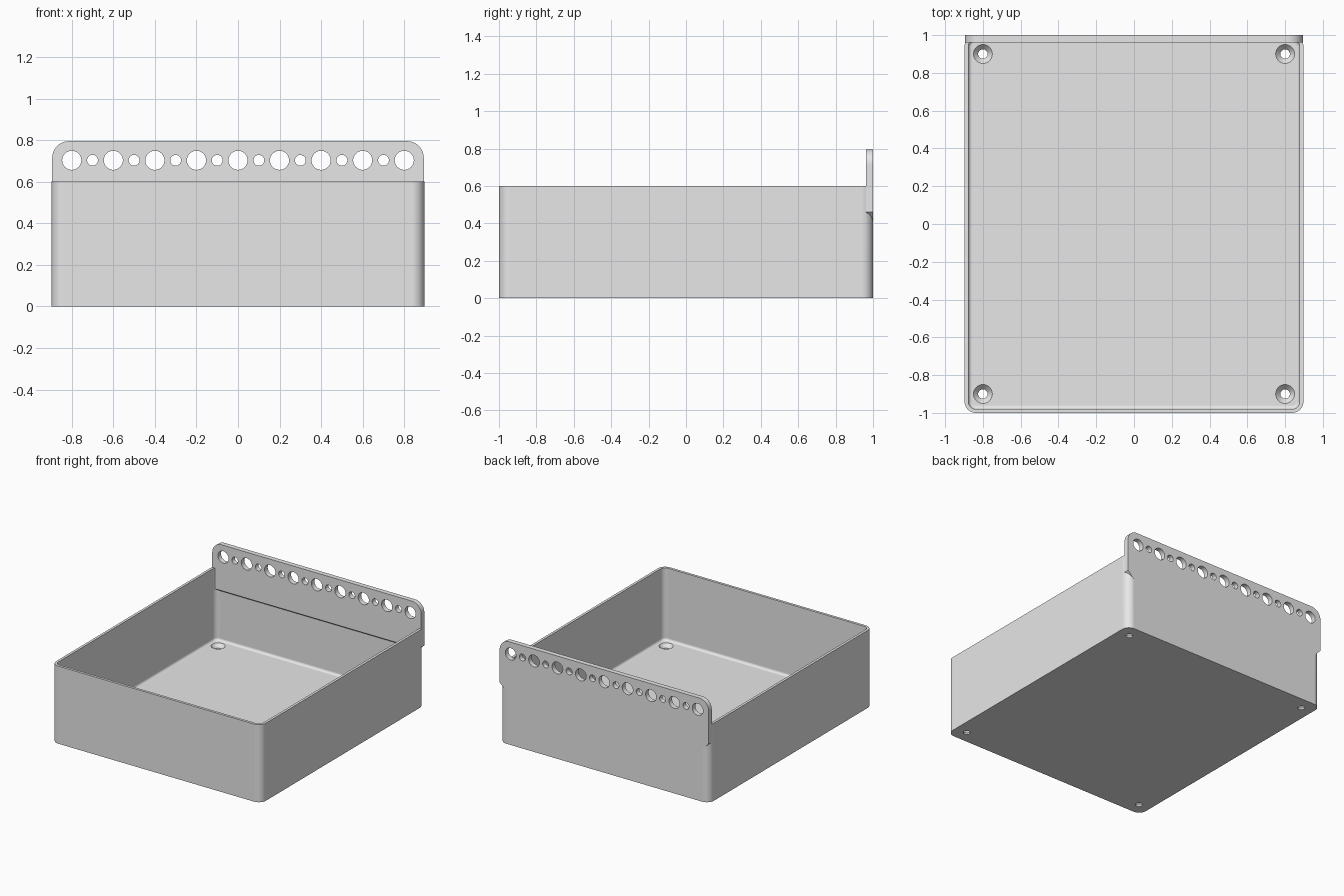
import bpy
import bmesh
from math import sin, cos, pi

cube = bpy.data.objects.get("Cube")
if cube:
    bpy.data.objects.remove(cube, do_unlink=True)

grey = bpy.data.materials.new("light_grey")
grey.use_nodes = True
grey.diffuse_color = (0.8, 0.8, 0.8, 1)
grey.node_tree.nodes["Principled BSDF"].inputs["Base Color"].default_value = (0.8, 0.8, 0.8, 1)


def loft(name, rings):
    """Closed solid skinned through rings with equal point counts."""
    bm = bmesh.new()
    loops = [[bm.verts.new(p) for p in ring] for ring in rings]
    for a, b in zip(loops, loops[1:]):
        for i in range(len(a)):
            j = (i + 1) % len(a)
            bm.faces.new((a[i], a[j], b[j], b[i]))
    bm.faces.new(loops[0][::-1])
    bm.faces.new(loops[-1])
    bmesh.ops.recalc_face_normals(bm, faces=bm.faces)
    mesh = bpy.data.meshes.new(name)
    bm.to_mesh(mesh)
    bm.free()
    mesh.materials.append(grey)
    ob = bpy.data.objects.new(name, mesh)
    bpy.context.collection.objects.link(ob)
    return ob


def rounded_rect(hx, hy, r, z, steps=8):
    pts = []
    for k, (sx, sy) in enumerate(((1, 1), (-1, 1), (-1, -1), (1, -1))):
        for i in range(steps + 1):
            a = (k + i / steps) * pi / 2
            pts.append((sx * (hx - r) + r * cos(a), sy * (hy - r) + r * sin(a), z))
    return pts


def circle(r, place, n=32):
    return [place(r * cos(2 * pi * i / n), r * sin(2 * pi * i / n)) for i in range(n)]


def combine(target, other, operation):
    """Apply a boolean and discard the helper."""
    mod = target.modifiers.new("boolean", 'BOOLEAN')
    mod.operation = operation
    mod.solver = 'EXACT'
    mod.object = other
    bpy.context.view_layer.objects.active = target
    bpy.ops.object.modifier_apply(modifier=mod.name)
    bpy.data.objects.remove(other, do_unlink=True)


# Box shell with rounded corners
HX, HY, HEIGHT, WALL, FLOOR, R = 0.897, 1.0, 0.6, 0.02, 0.04, 0.06
tray = loft("storage_tray", [rounded_rect(HX, HY, R, z) for z in (0, HEIGHT)])

# Cavity with a filleted floor edge
FILLET = 0.02
rings = []
for i in range(6):
    a = i / 5 * pi / 2
    inset = WALL + FILLET * (1 - sin(a))
    rings.append(rounded_rect(HX - inset, HY - inset, R - inset, FLOOR + FILLET * (1 - cos(a))))
rings.append(rounded_rect(HX - WALL, HY - WALL, R - WALL, HEIGHT + 0.1))
combine(tray, loft("cavity", rings), 'DIFFERENCE')

# Rear hanging plate: round top corners, sloped underside
PX, TOP, PR = 0.894, 0.795, 0.08


def plate_outline(y, bottom):
    half = [(PX - 0.46 + bottom, bottom), (PX, 0.46)]
    for i in range(11):
        a = i / 10 * pi / 2
        half.append((PX - PR + PR * cos(a), TOP - PR + PR * sin(a)))
    return [(x, y, z) for x, z in half] + [(-x, y, z) for x, z in reversed(half)]


plate = loft("hanging_plate", [plate_outline(0.962, 0.44), plate_outline(HY, 0.41)])

# Alternating large and small peg holes
for i in range(17):
    x = -0.8 + 0.1 * i
    r = 0.026 if i % 2 else 0.046
    hole = loft("peg_hole", [circle(r, lambda u, v: (x + u, y, 0.703 + v)) for y in (0.9, 1.1)])
    combine(plate, hole, 'DIFFERENCE')
combine(tray, plate, 'UNION')

# Countersunk screw holes in the floor corners
for x in (-0.8, 0.8):
    for y in (-0.9, 0.9):
        levels = ((-0.05, 0.025), (0.012, 0.025), (FLOOR, 0.05), (FLOOR + 0.05, 0.05))
        hole = loft("screw_hole", [circle(r, lambda u, v: (x + u, y + v, z)) for z, r in levels])
        combine(tray, hole, 'DIFFERENCE')

# Smooth curved areas, crisp edges
bpy.ops.object.select_all(action='DESELECT')
tray.select_set(True)
bpy.context.view_layer.objects.active = tray
bpy.ops.object.shade_smooth_by_angle(angle=pi / 6)
weighted = tray.modifiers.new("weighted_normals", 'WEIGHTED_NORMAL')
weighted.keep_sharp = True
